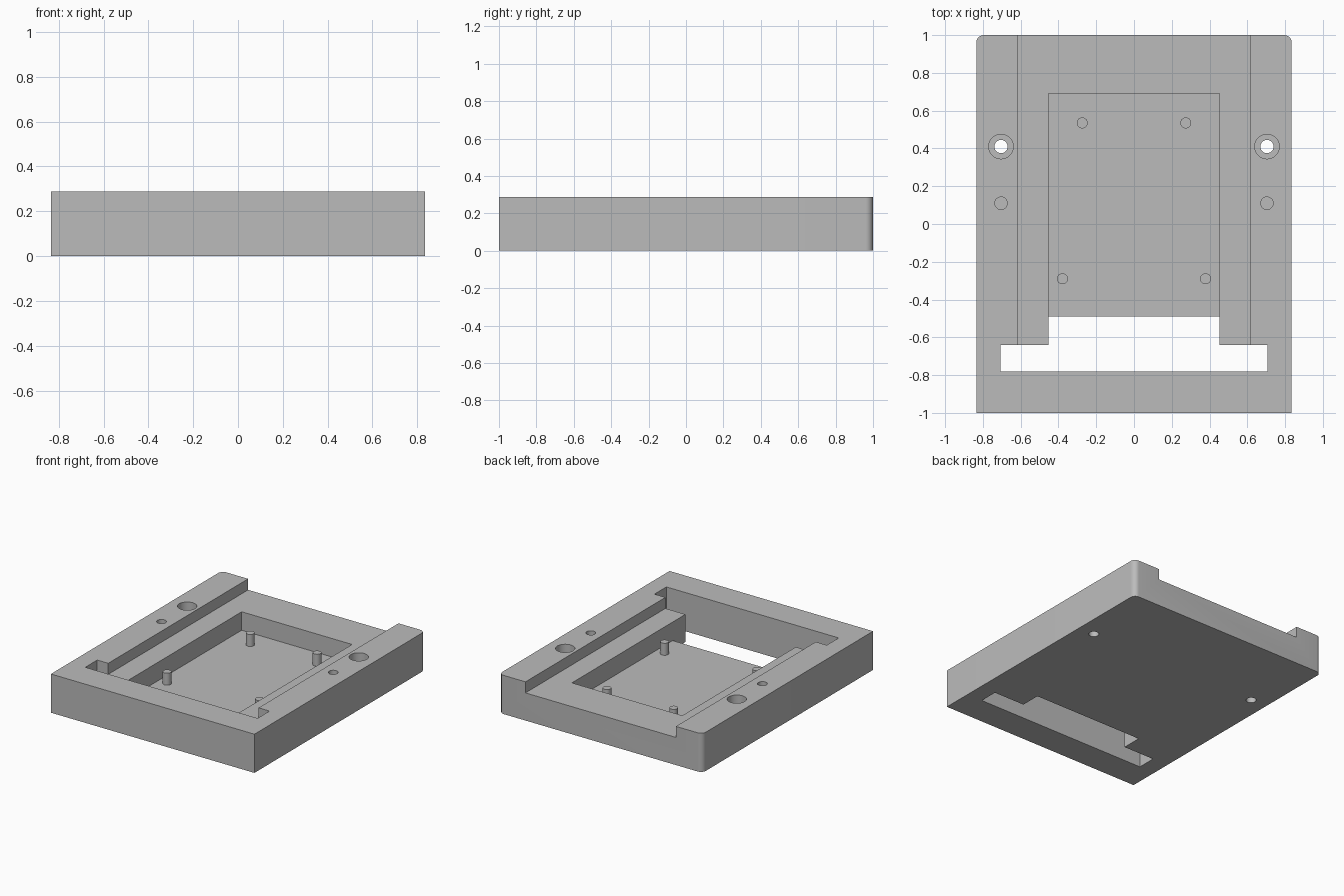
import bpy
import bmesh

default = bpy.data.objects.get("Cube")
if default:
    bpy.data.objects.remove(default, do_unlink=True)

grey = bpy.data.materials.new("plain grey")
grey.use_nodes = True
colour = (0.5, 0.5, 0.5, 1)
grey.diffuse_color = colour
grey.node_tree.nodes["Principled BSDF"].inputs["Base Color"].default_value = colour

HEIGHT, LEDGE, FLOOR = 0.287, 0.205, 0.068


def box(name, x, y0, y1, z0, z1):
    """Box centred on x = 0 with half width x."""
    bpy.ops.mesh.primitive_cube_add(size=1, location=(0, (y0 + y1) / 2, (z0 + z1) / 2))
    ob = bpy.context.object
    ob.name = name
    ob.scale = (2 * x, y1 - y0, z1 - z0)
    bpy.ops.object.transform_apply(location=True, rotation=True, scale=True)
    ob.data.materials.append(grey)
    return ob


def cylinder(name, x, y, radius, z0, z1):
    bpy.ops.mesh.primitive_cylinder_add(vertices=40, radius=radius, depth=z1 - z0,
                                        location=(x, y, (z0 + z1) / 2))
    ob = bpy.context.object
    ob.name = name
    ob.data.materials.append(grey)
    return ob


def select(ob):
    bpy.ops.object.select_all(action="DESELECT")
    ob.select_set(True)
    bpy.context.view_layer.objects.active = ob


def cut(body, cutter):
    mod = body.modifiers.new("cut", "BOOLEAN")
    mod.operation = "DIFFERENCE"
    mod.solver = "EXACT"
    mod.object = cutter
    select(body)
    bpy.ops.object.modifier_apply(modifier=mod.name)
    bpy.data.objects.remove(cutter, do_unlink=True)


# Main block with rounded rear corners
body = box("mount_body", 0.835, -1, 1, 0, HEIGHT)
bm = bmesh.new()
bm.from_mesh(body.data)
rear = [e for e in bm.edges if all(v.co.y > 0.9 for v in e.verts)
        and abs(e.verts[0].co.z - e.verts[1].co.z) > 0.1]
bmesh.ops.bevel(bm, geom=rear, offset=0.04, segments=8, profile=0.5, affect="EDGES")
bm.to_mesh(body.data)
bm.free()

# Shallow channel, deep pocket, open throat and cross slot
cut(body, box("channel_cutter", 0.617, -0.70, 1.1, LEDGE, 0.4))
cut(body, box("pocket_cutter", 0.453, -0.70, 0.69, FLOOR, 0.4))
cut(body, box("throat_cutter", 0.453, -0.70, -0.49, -0.1, 0.4))
cut(body, box("slot_cutter", 0.707, -0.78, -0.64, -0.1, 0.4))

# Counterbored through holes and blind pilot holes in both rails
for side in (-1, 1):
    x = side * 0.704
    cut(body, cylinder("bore_cutter", x, 0.41, 0.065, 0.1, 0.4))
    cut(body, cylinder("through_cutter", x, 0.41, 0.035, -0.1, 0.4))
    cut(body, cylinder("pilot_cutter", x, 0.11, 0.033, 0.15, 0.4))

select(body)
bpy.ops.object.shade_smooth_by_angle(angle=0.6)

# Support pins on the pocket floor
for side, word in ((-1, "right"), (1, "left")):
    for end, x, y in (("rear", 0.274, 0.535), ("front", 0.379, -0.29)):
        pin = cylinder(f"{end}_{word}_pin", side * x, y, 0.029, FLOOR - 0.01, 0.157)
        select(pin)
        bpy.ops.object.shade_smooth_by_angle(angle=0.6)
